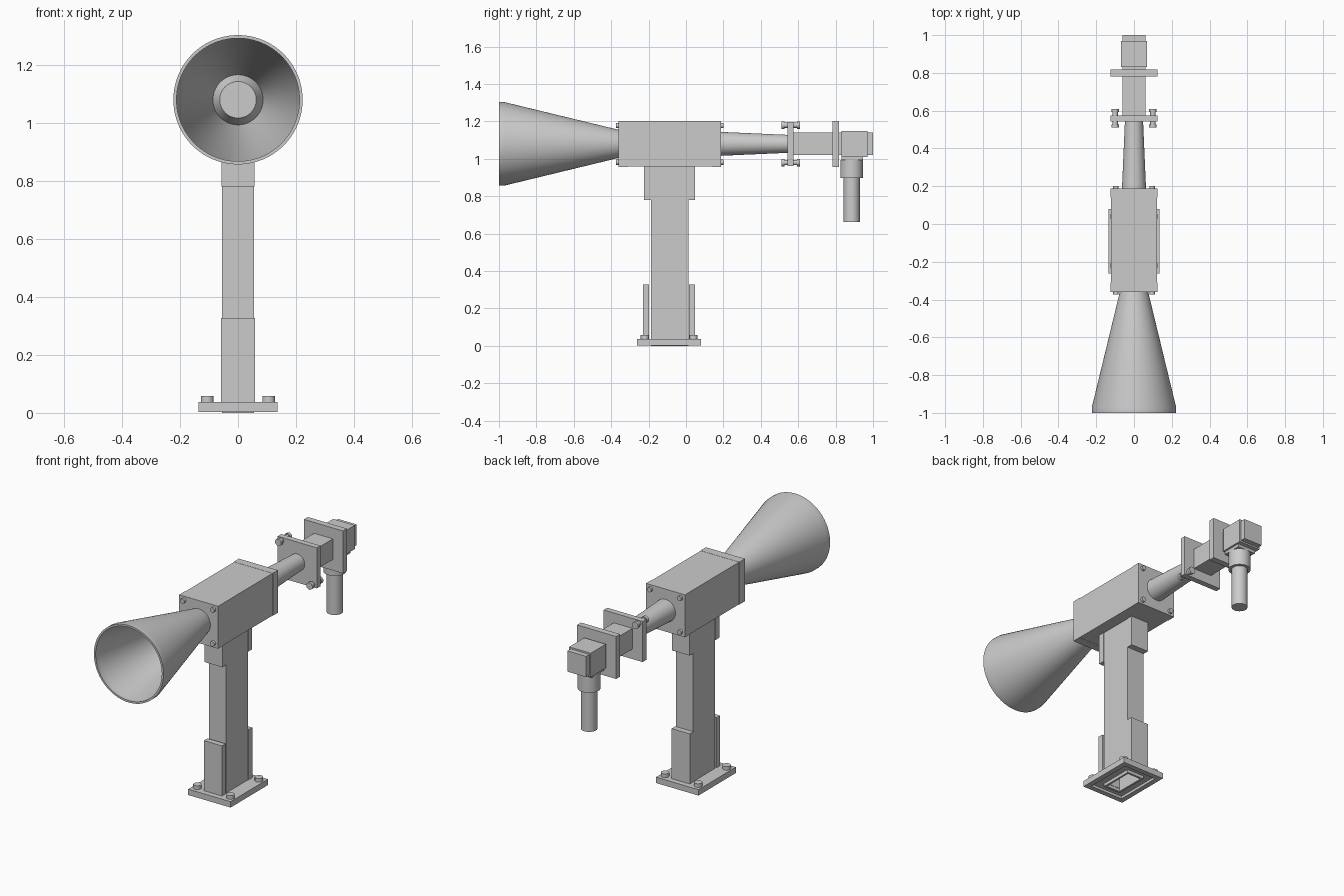
import bpy, bmesh, math
from mathutils import Matrix, Vector

if "Cube" in bpy.data.objects:
    bpy.data.objects.remove(bpy.data.objects["Cube"])

AXIS_Z = 1.08   # height of the horn axis


def finish(bm, name, smooth=False):
    bmesh.ops.recalc_face_normals(bm, faces=bm.faces)
    me = bpy.data.meshes.new(name)
    bm.to_mesh(me)
    bm.free()
    ob = bpy.data.objects.new(name, me)
    bpy.context.collection.objects.link(ob)
    if smooth:
        bpy.ops.object.select_all(action='DESELECT')
        ob.select_set(True)
        bpy.context.view_layer.objects.active = ob
        bpy.ops.object.shade_smooth_by_angle(angle=math.radians(30))
    return ob


def box(name, x, y, z):
    """Box from (min, max) ranges; a single x number means symmetric."""
    if not isinstance(x, tuple):
        x = (-x, x)
    size = [r[1] - r[0] for r in (x, y, z)]
    mid = [(r[1] + r[0]) / 2 for r in (x, y, z)]
    bm = bmesh.new()
    bmesh.ops.create_cube(bm, size=1, matrix=Matrix.Translation(mid) @ Matrix.Diagonal((*size, 1)))
    return finish(bm, name)


def lathe(name, profile, origin, axis='Y', steps=64, closed=False):
    """Spin (radius, distance) points around the Y or Z axis through origin."""
    bm = bmesh.new()
    verts = [bm.verts.new((r, 0, d)) for r, d in profile]
    pairs = list(zip(verts, verts[1:])) + ([(verts[-1], verts[0])] if closed else [])
    edges = [bm.edges.new(p) for p in pairs]
    bmesh.ops.spin(bm, geom=verts + edges, axis=(0, 0, 1), cent=(0, 0, 0),
                   angle=math.tau, steps=steps)
    bmesh.ops.remove_doubles(bm, verts=bm.verts, dist=1e-5)
    if axis == 'Y':
        bm.transform(Matrix.Rotation(math.radians(-90), 4, 'X'))
    bm.transform(Matrix.Translation(Vector(origin)))
    return finish(bm, name, True)


def rod(name, r0, r1, a, b, origin, axis='Y', steps=48):
    return lathe(name, [(0, a), (r0, a), (r1, b), (0, b)], origin, axis, steps)


def tube(name, x, y, z, wall):
    """Rectangular ring of four walls, open at top and bottom."""
    bm = bmesh.new()
    rings = []
    for inset, h in ((0, z[0]), (0, z[1]), (wall, z[1]), (wall, z[0])):
        rings.append([bm.verts.new((sx * (x - inset), (y[1] - inset) if sy > 0 else (y[0] + inset), h))
                      for sx, sy in ((-1, -1), (1, -1), (1, 1), (-1, 1))])
    for k in range(4):
        a, b = rings[k], rings[(k + 1) % 4]
        for i in range(4):
            j = (i + 1) % 4
            bm.faces.new((a[i], a[j], b[j], b[i]))
    return finish(bm, name)


# Base: plate with recessed underside, hollow column
tube("base_rim", 0.136, (-0.262, 0.08), (0.003, 0.037), 0.03)
tube("base_top", 0.107, (-0.233, 0.051), (0.018, 0.0369), 0.06)
tube("column", 0.055, (-0.187, 0.013), (0, 0.958), 0.012)
for sx in (-1, 1):
    for y in (-0.22, 0.04):
        rod("base_bolt", 0.022, 0.022, 0.03, 0.058, (sx * 0.106, y, 0), 'Z', 24)

# Brackets front and back of the column
for label, low, high in (("front", (-0.23, -0.197), (-0.225, -0.187)),
                         ("back", (0.015, 0.048), (0.013, 0.048))):
    box(label + "_lower_bracket", 0.058, low, (0.037, 0.327))
    box(label + "_upper_bracket", 0.057, high, (0.78, 0.958))

# Housing with end plates and corner screws
box("housing", 0.123, (-0.31, 0.14), (0.958, 1.202))
for label, y in (("front", (-0.36, -0.31)), ("rear", (0.14, 0.187))):
    box(label + "_end_plate", 0.125, y, (0.957, 1.203))
for a, b in ((-0.374, -0.35), (0.18, 0.2)):
    for sx in (-1, 1):
        for sz in (-1, 1):
            rod("housing_screw", 0.014, 0.014, a, b, (sx * 0.096, 0, AXIS_Z + sz * 0.098), 'Y', 20)

# Horn with thin wall, and feed plug in its throat
O = (0, 0, AXIS_Z)
lathe("horn", [(0.074, -0.355), (0.223, -0.97), (0.223, -1.0), (0.212, -1.0),
               (0.212, -0.97), (0.063, -0.355)], O, steps=96, closed=True)
rod("feed_plug", 0.063, 0.09, -0.5, -0.445, O)

# Rear taper, flange and two diagonal bolts
rod("rear_taper", 0.064, 0.048, 0.18, 0.545, O)
box("taper_flange", 0.125, (0.542, 0.575), (0.962, 1.197))
for s in (-1, 1):
    lathe("flange_bolt", [(0, 0.51), (0.02, 0.51), (0.02, 0.527), (0.014, 0.527), (0.014, 0.594),
                          (0.02, 0.594), (0.02, 0.61), (0, 0.61)],
          (s * 0.1, 0, AXIS_Z - s * 0.1), steps=24)

# Square waveguide, second flange and end block
box("waveguide", 0.06, (0.57, 0.84), (1.02, 1.14))
box("adapter_flange", 0.125, (0.782, 0.818), (0.957, 1.203))
box("end_block", 0.069, (0.832, 0.97), (1.011, 1.149))
box("end_cap", 0.06, (0.97, 1.0), (1.02, 1.14))

# Hanging connector
box("connector_plate", 0.058, (0.832, 0.945), (0.994, 1.012))
lathe("connector", [(0, 0.995), (0.06, 0.995), (0.06, 0.897), (0.043, 0.897),
                    (0.043, 0.663), (0, 0.663)], (0, 0.886, 0), 'Z', 48)
